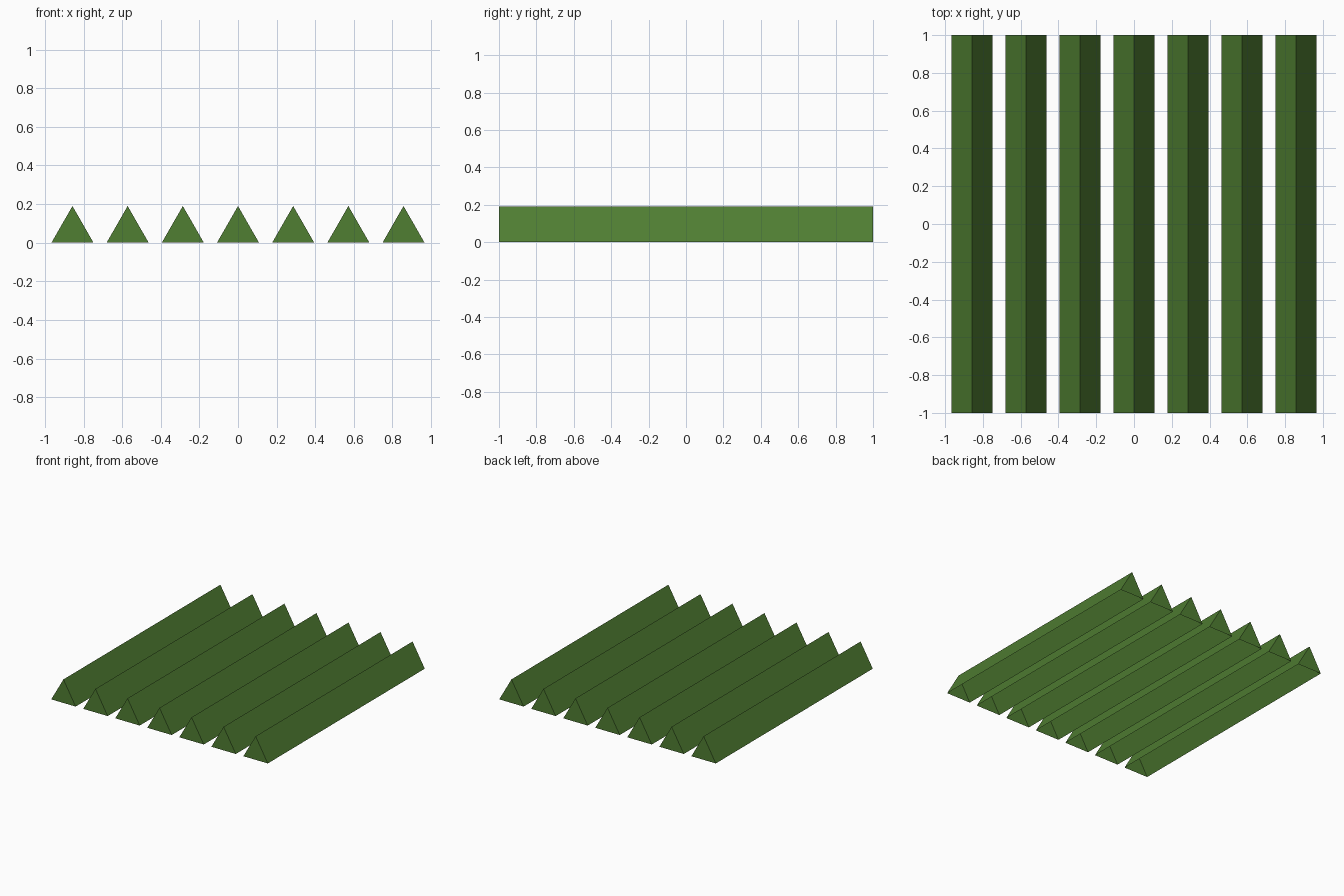
import bpy
import bmesh

cube = bpy.data.objects.get("Cube")
if cube:
    bpy.data.objects.remove(cube, do_unlink=True)

COUNT = 7
PITCH = 2 / COUNT
HALF_WIDTH = 0.109
HEIGHT = 0.19
LENGTH = 2.0

# Single green for every ridge
green = bpy.data.materials.new("leaf_green")
green.use_nodes = True
colour = (0.080, 0.209, 0.032, 1)
green.diffuse_color = colour
green.node_tree.nodes["Principled BSDF"].inputs["Base Color"].default_value = colour


def ridge_mesh():
    """Triangular ridge with closed ends and an open underside."""
    bm = bmesh.new()
    profile = [(-HALF_WIDTH, 0), (HALF_WIDTH, 0), (0, HEIGHT)]
    front = bm.faces.new([bm.verts.new((x, -LENGTH / 2, z)) for x, z in profile])
    # Extrude the front triangle to the back, keeping both end caps
    result = bmesh.ops.extrude_face_region(bm, geom=[front], use_keep_orig=True)
    moved = [v for v in result["geom"] if isinstance(v, bmesh.types.BMVert)]
    bmesh.ops.translate(bm, verts=moved, vec=(0, LENGTH, 0))
    bmesh.ops.recalc_face_normals(bm, faces=bm.faces)
    # Remove the underside
    under = [f for f in bm.faces if all(v.co.z < 0.001 for v in f.verts)]
    bmesh.ops.delete(bm, geom=under, context="FACES_ONLY")
    mesh = bpy.data.meshes.new("ridge")
    bm.to_mesh(mesh)
    bm.free()
    mesh.materials.append(green)
    return mesh


# Evenly spaced row of ridges
mesh = ridge_mesh()
for i in range(COUNT):
    ridge = bpy.data.objects.new(f"ridge_{i + 1}", mesh)
    ridge.location.x = (i - (COUNT - 1) / 2) * PITCH
    bpy.context.collection.objects.link(ridge)
